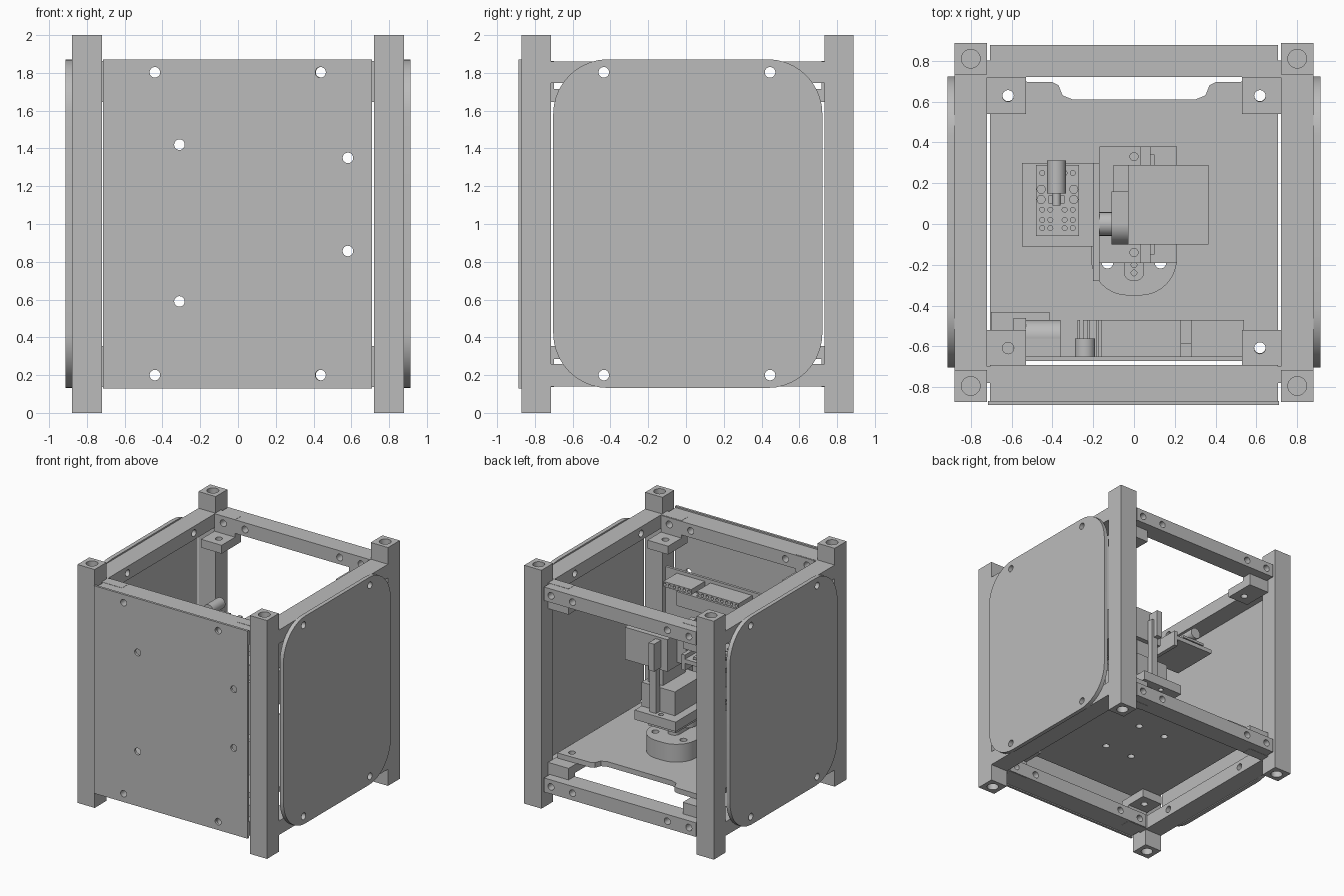
import bpy, bmesh, math
from mathutils import Matrix, Vector

if "Cube" in bpy.data.objects:
    bpy.data.objects.remove(bpy.data.objects["Cube"], do_unlink=True)

grey = bpy.data.materials.new("light_grey")
grey.diffuse_color = (0.5, 0.5, 0.5, 1)
grey.use_nodes = True
grey.node_tree.nodes["Principled BSDF"].inputs["Base Color"].default_value = (0.5, 0.5, 0.5, 1)
parts = []
ROT = {"x": Matrix.Rotation(math.pi / 2, 4, "Y"),
       "y": Matrix.Rotation(math.pi / 2, 4, "X"), "z": Matrix.Identity(4)}


def finish(bm, name):
    bmesh.ops.recalc_face_normals(bm, faces=bm.faces)
    mesh = bpy.data.meshes.new(name)
    bm.to_mesh(mesh)
    bm.free()
    mesh.materials.append(grey)
    ob = bpy.data.objects.new(name, mesh)
    bpy.context.collection.objects.link(ob)
    parts.append(ob)
    return ob


def add_box(bm, x, y, z):
    centre = Vector([(a + b) / 2 for a, b in (x, y, z)])
    size = [abs(b - a) for a, b in (x, y, z)]
    bmesh.ops.create_cube(bm, size=1, matrix=Matrix.Translation(centre) @ Matrix.Diagonal((*size, 1)))


def add_cyl(bm, at, r, depth, axis, sides=24):
    bmesh.ops.create_cone(bm, cap_ends=True, segments=sides, radius1=r, radius2=r,
                          depth=depth, matrix=Matrix.Translation(at) @ ROT[axis])


def box(name, x, y, z):
    bm = bmesh.new()
    add_box(bm, x, y, z)
    return finish(bm, name)


def cyl(name, at, r, depth, axis):
    bm = bmesh.new()
    add_cyl(bm, at, r, depth, axis)
    return finish(bm, name)


def prism(name, pts, low, high, axis="z"):
    """Extrude a flat outline along z, or along x with (y, z) points."""
    bm = bmesh.new()
    place = (lambda p, h: (h, p[0], p[1])) if axis == "x" else (lambda p, h: (p[0], p[1], h))
    face = bm.faces.new([bm.verts.new(place(p, low)) for p in pts])
    ext = bmesh.ops.extrude_face_region(bm, geom=[face])
    move = Vector(place((0, 0), high - low))
    bmesh.ops.translate(bm, vec=move, verts=[v for v in ext["geom"] if isinstance(v, bmesh.types.BMVert)])
    return finish(bm, name)


def rounded(a0, a1, b0, b1, r, n=10):
    pts = []
    corners = ((a1 - r, b1 - r), (a0 + r, b1 - r), (a0 + r, b0 + r), (a1 - r, b0 + r))
    for k, (a, b) in enumerate(corners):
        for i in range(n + 1):
            t = (k + i / n) * math.pi / 2
            pts.append((a + r * math.cos(t), b + r * math.sin(t)))
    return pts


def drill(ob, holes, r, depth, axis):
    """Cut round holes and keep the resulting mesh."""
    bm = bmesh.new()
    for at in holes:
        add_cyl(bm, at, r, depth, axis)
    cutter = finish(bm, "hole_cutter")
    parts.remove(cutter)
    cutter.hide_render = True
    mod = ob.modifiers.new("holes", "BOOLEAN")
    mod.operation, mod.solver, mod.object = "DIFFERENCE", "EXACT", cutter
    graph = bpy.context.evaluated_depsgraph_get()
    mesh = bpy.data.meshes.new_from_object(ob.evaluated_get(graph))
    ob.modifiers.clear()
    ob.data = mesh
    bpy.data.objects.remove(cutter, do_unlink=True)


# Frame: four corner posts with blind end holes
YC = 0.01
for sx, side in ((1, "left"), (-1, "right")):
    for y, end in (((-0.872, -0.715), "front"), ((0.732, 0.888), "back")):
        post = box(f"{end}_{side}_post", (sx * 0.72, sx * 0.88), y, (0, 2))
        mid = sum(y) / 2
        drill(post, [(sx * 0.8, mid, z) for z in (0, 2)], 0.046, 0.3, "z")

# Rails joining the posts at top and bottom
LEVELS = (("lower", 0.14, 0.258), ("upper", 1.746, 1.86))
for level, z0, z1 in LEVELS:
    zh = 0.2 if level == "lower" else 1.803
    for y, end in (((-0.868, -0.69), "front"), ((0.72, 0.877), "back")):
        rail = box(f"{end}_{level}_rail", (-0.705, 0.705), y, (z0, z1))
        drill(rail, [(x, sum(y) / 2, zh) for x in (-0.64, -0.44, 0.44, 0.64)], 0.028, 0.4, "y")
    for sx, side in ((1, "left"), (-1, "right")):
        rail = box(f"{side}_{level}_rail", (sx * 0.72, sx * 0.88), (-0.715, 0.732), (z0, z1))
        drill(rail, [(sx * 0.8, y, zh) for y in (-0.435, 0.445)], 0.028, 0.4, "x")

# Corner brackets: drilled shelf plus a tab let into the rail
for level, shelf, tab, zh in (("lower", (0.285, 0.355), (0.138, 0.3), 0.2),
                              ("upper", (1.645, 1.715), (1.7, 1.862), 1.803)):
    for sx, side in ((1, "left"), (-1, "right")):
        for sy, end in ((1, "back"), (-1, "front")):
            x = (sx * 0.53, sx * 0.722)
            plate = box(f"{end}_{side}_{level}_bracket_shelf", x,
                        (YC + sy * 0.53, YC + sy * 0.79), shelf)
            drill(plate, [(sx * 0.617, YC + sy * 0.618, shelf[0])], 0.028, 0.4, "z")
            web = box(f"{end}_{side}_{level}_bracket_tab", x,
                      (YC + sy * 0.708, YC + sy * 0.79), tab)
            drill(web, [(sx * 0.64, YC + sy * 0.75, zh)], 0.028, 0.4, "y")

# Outer panels
front = box("front_panel", (-0.715, 0.71), (-0.888, -0.868), (0.13, 1.872))
drill(front, [(x, -0.88, z) for x in (-0.44, 0.437) for z in (0.2, 1.803)]
      + [(-0.31, -0.88, 1.42), (-0.31, -0.88, 0.59), (0.582, -0.88, 1.35), (0.582, -0.88, 0.857)],
      0.028, 0.2, "y")
for sx, side in ((1, "left"), (-1, "right")):
    panel = prism(f"{side}_panel", rounded(-0.703, 0.722, 0.132, 1.872, 0.29),
                  sx * 0.88, sx * 0.914, "x")
    drill(panel, [(sx * 0.9, y, z) for y in (-0.435, 0.445) for z in (0.2, 1.803)], 0.028, 0.2, "x")

# Floor plate with a shallow notch along the back
notch = [(-0.4, 0.695), (-0.37, 0.68), (-0.35, 0.63), (-0.3, 0.61)]
outline = ([(-0.705, -0.67), (-0.705, 0.7)] + notch + [(-x, y) for x, y in reversed(notch)]
           + [(0.705, 0.7), (0.705, -0.67)])
floor = prism("floor_plate", outline, 0.357, 0.4)
drill(floor, [(x, y, 0.38) for x in (-0.617, 0.617) for y in (-0.605, 0.63)]
      + [(x, y, 0.38) for x in (-0.13, 0.13) for y in (-0.19, 0.22)], 0.028, 0.2, "z")

# Turntable pedestal
base = prism("pedestal_base", rounded(-0.21, 0.21, -0.35, 0.35, 0.18), 0.4, 0.55)
drill(base, [(x, y, 0.5) for x in (-0.13, 0.13) for y in (-0.19, 0.22)], 0.028, 0.6, "z")
arm = prism("pedestal_horn", rounded(-0.05, 0.05, -0.28, 0.2, 0.045, 5), 0.55, 0.59)
drill(arm, [(0, y, 0.57) for y in (-0.24, -0.2, 0.15)], 0.014, 0.2, "z")
cyl("pedestal_shaft", (0, 0, 0.64), 0.09, 0.14, "z")

# Lower servo in its mounting frame
box("lower_servo_neck", (-0.1, 0.15), (-0.1, 0.28), (0.62, 0.7))
flange = box("lower_servo_flange", (-0.17, 0.21), (-0.19, 0.38), (0.69, 0.77))
drill(flange, [(0, y, 0.73) for y in (-0.14, 0.33)], 0.02, 0.3, "z")
box("lower_servo_body", (-0.1, 0.21), (-0.1, 0.29), (0.77, 0.97))
box("servo_column", (0.04, 0.18), (-0.05, 0.25), (0.97, 1.12))
for y in ((-0.15, -0.1), (0.29, 0.34)):
    box("column_ear", (0.04, 0.1), y, (0.77, 1.3))

# Upper servo with wheel, shaft and tilt arm
box("upper_servo_body", (-0.03, 0.365), (-0.1, 0.29), (1.12, 1.39))
box("upper_servo_ears", (0.03, 0.08), (-0.19, 0.38), (1.14, 1.37))
cyl("servo_wheel", (-0.07, 0, 1.25), 0.1, 0.08, "x")
box("servo_gear_cover", (-0.11, -0.03), (0, 0.16), (1.15, 1.35))
cyl("servo_shaft", (-0.14, 0, 1.25), 0.058, 0.1, "x")
box("tilt_arm", (-0.2, -0.168), (-0.28, 0.3), (1.18, 1.31))

# Sensor platform with its board and connector
box("sensor_platform", (-0.55, -0.17), (-0.11, 0.3), (1.24, 1.275))
board = box("sensor_board", (-0.48, -0.27), (-0.06, 0.29), (1.29, 1.31))
drill(board, [(x, y, 1.3) for x in (-0.45, -0.41, -0.34, -0.3) for y in (-0.02, 0.02, 0.07, 0.25)],
      0.012, 0.1, "z")
for x in (-0.455, -0.295):
    for y in (0.12, 0.17):
        cyl("board_spacer", (x, y, 1.3), 0.022, 0.06, "z")
box("connector_block", (-0.42, -0.34), (0.1, 0.14), (1.31, 1.36))
cyl("coaxial_connector", (-0.38, 0.23, 1.36), 0.046, 0.16, "y")
cyl("connector_pin", (-0.38, 0.14, 1.36), 0.02, 0.1, "y")

# Controller board standing behind the front panel
circuit = box("controller_board", (-0.555, 0.645), (-0.672, -0.65), (0.545, 1.465))
drill(circuit, [(-0.31, -0.66, 1.42), (-0.31, -0.66, 0.59), (0.582, -0.66, 1.35),
                (0.582, -0.66, 0.857)], 0.028, 0.1, "y")
box("usb_socket", (-0.7, -0.415), (-0.65, -0.43), (0.69, 0.9))
box("power_socket_face", (-0.59, -0.53), (-0.65, -0.46), (1.24, 1.4))
box("power_socket_foot", (-0.53, -0.36), (-0.65, -0.56), (1.24, 1.4))
cyl("power_socket_barrel", (-0.445, -0.55, 1.32), 0.08, 0.17, "x")
box("processor_chip", (-0.05, 0.5), (-0.65, -0.585), (1.2, 1.32))

# Pin headers with rows of sockets
for x, z in (((-0.16, 0.23), 1.415), ((0.28, 0.54), 1.415), ((-0.25, 0.12), 0.58), ((0.16, 0.54), 0.58)):
    header = box("pin_header", x, (-0.65, -0.47), (z - 0.022, z + 0.022))
    count = round((x[1] - x[0]) / 0.045)
    drill(header, [(x[0] + 0.022 + i * 0.045, -0.47, z) for i in range(count)], 0.012, 0.1, "y")
for z in (1.0, 1.12):
    cyl("capacitor", (-0.24, -0.61, z), 0.05, 0.1, "y")
for x in (-0.27, -0.225, -0.18):
    box("header_pin", (x - 0.006, x + 0.006), (-0.65, -0.47), (0.78, 0.8))

# Smooth round walls, crisp edges
bpy.ops.object.select_all(action="DESELECT")
for ob in parts:
    ob.select_set(True)
bpy.context.view_layer.objects.active = parts[0]
bpy.ops.object.shade_smooth_by_angle(angle=math.radians(30))
